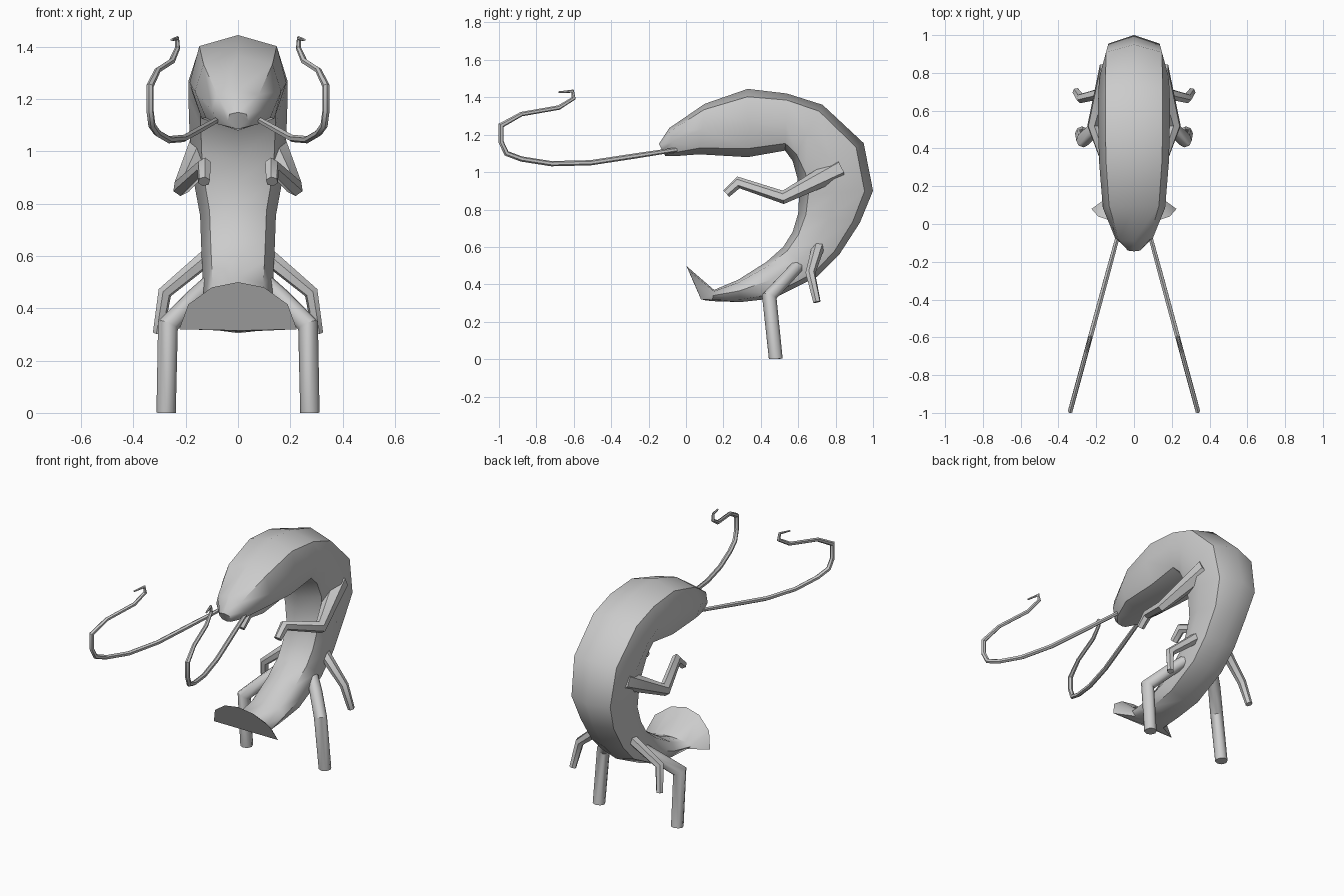
import bpy, bmesh, math
from mathutils import Vector

if "Cube" in bpy.data.objects:
    bpy.data.objects.remove(bpy.data.objects["Cube"])


def finish(name, rings, mirror=False):
    """Skin a list of closed rings, cap both ends, shade smooth by angle."""
    bm = bmesh.new()
    loops = [[bm.verts.new(p) for p in r] for r in rings]
    n = len(loops[0])
    for a, b in zip(loops, loops[1:]):
        for i in range(n):
            j = (i + 1) % n
            bm.faces.new((a[i], a[j], b[j], b[i]))
    bm.faces.new(loops[0][::-1])
    bm.faces.new(loops[-1])
    bmesh.ops.recalc_face_normals(bm, faces=bm.faces)
    me = bpy.data.meshes.new(name)
    bm.to_mesh(me)
    bm.free()
    ob = bpy.data.objects.new(name, me)
    bpy.context.collection.objects.link(ob)
    bpy.ops.object.select_all(action='DESELECT')
    ob.select_set(True)
    bpy.context.view_layer.objects.active = ob
    bpy.ops.object.shade_smooth_by_angle(angle=math.radians(50))
    if mirror:
        ob.modifiers.new("Mirror", 'MIRROR').use_axis[0] = True
        ob.modifiers["Mirror"].use_mirror_merge = False
    return ob


def tube(name, path, radii, sides=6):
    """Mirrored pair of tapered, mitred limbs along a path."""
    pts = [Vector(p) for p in path]
    rings, side = [], Vector((1, 0, 0))
    for i, p in enumerate(pts):
        d0 = (p - pts[max(i - 1, 0)]).normalized()
        d1 = (pts[min(i + 1, len(pts) - 1)] - p).normalized()
        t = (d0 + d1).normalized()
        side = (side - t * side.dot(t)).normalized()
        up = t.cross(side)
        bend = d0 - d1 if 0 < i < len(pts) - 1 else Vector()
        stretch = min(1 / max(t.dot(d1 if d1.length else d0), 0.5), 1.4)
        bend.normalize()
        ring = []
        for k in range(sides):
            a = math.tau * (k + 0.5) / sides
            o = (side * math.cos(a) + up * math.sin(a)) * radii[i]
            o += bend * o.dot(bend) * (stretch - 1)
            q = p + o
            q.z = max(q.z, 0)
            ring.append(q)
        rings.append(ring)
    return finish(name, rings, mirror=True)


# body sections: back point (y, z), belly point (y, z), half width
SECTIONS = [
    (-0.145, 1.15, -0.11, 1.085, 0.04),
    (-0.09, 1.235, -0.06, 1.085, 0.10),
    (0.10, 1.365, 0.07, 1.095, 0.165),
    (0.33, 1.445, 0.33, 1.08, 0.185),
    (0.54, 1.42, 0.53, 1.115, 0.19),
    (0.73, 1.36, 0.57, 1.06, 0.19),
    (0.95, 1.155, 0.595, 0.97, 0.185),
    (1.00, 0.90, 0.605, 0.88, 0.17),
    (0.93, 0.73, 0.60, 0.78, 0.145),
    (0.82, 0.56, 0.57, 0.68, 0.14),
    (0.70, 0.44, 0.52, 0.60, 0.135),
    (0.47, 0.325, 0.43, 0.52, 0.13),
    (0.29, 0.305, 0.28, 0.425, 0.125),
    (0.14, 0.31, 0.15, 0.37, 0.135),
]
HALF = [(0, 1), (0.8, 0.77), (1, 0), (0.75, -0.75), (0, -1)]
PROFILE = HALF + [(-x, h) for x, h in HALF[3:0:-1]]
rings = []
for by, bz, fy, fz, w in SECTIONS:
    back, belly = Vector((0, by, bz)), Vector((0, fy, fz))
    mid, half = (back + belly) / 2, (back - belly) / 2
    rings.append([mid + half * h + Vector((w * x, 0, 0)) for x, h in PROFILE])

# tail fan closes the body
fan = [(0, 0.10, 0.315), (0.225, 0.08, 0.32), (0.19, 0.04, 0.415),
       (0.10, 0.01, 0.48), (0, 0.0, 0.50)]
rings.append(fan + [(-x, y, z) for x, y, z in fan[3:0:-1]])
finish("body", rings)

# antennae, lying in two slanted vertical planes
feeler = [(-0.05, 1.12), (-0.28, 1.085), (-0.51, 1.05), (-0.72, 1.045),
          (-0.88, 1.07), (-0.96, 1.10), (-0.988, 1.16), (-0.988, 1.25),
          (-0.88, 1.31), (-0.68, 1.345), (-0.60, 1.395), (-0.607, 1.433),
          (-0.68, 1.427)]
tube("antennae", [(0.09 - 0.272 * (y + 0.08), y, z) for y, z in feeler],
     [0.012] + [0.014] * 7 + [0.012] * 2 + [0.010, 0.008, 0.005])

# folded front arms
tube("arms", [(0.13, 0.82, 1.02), (0.215, 0.52, 0.865),
              (0.13, 0.28, 0.945), (0.13, 0.215, 0.885)],
     [0.06, 0.033, 0.028, 0.024])

# long standing legs
tube("long_legs", [(0.10, 0.60, 0.50), (0.17, 0.54, 0.435),
                   (0.268, 0.445, 0.335), (0.275, 0.48, 0.0)],
     [0.035, 0.037, 0.038, 0.037], 8)

# short rear legs
tube("short_legs", [(0.10, 0.71, 0.61), (0.28, 0.665, 0.46),
                    (0.305, 0.70, 0.305)],
     [0.034, 0.026, 0.021])
